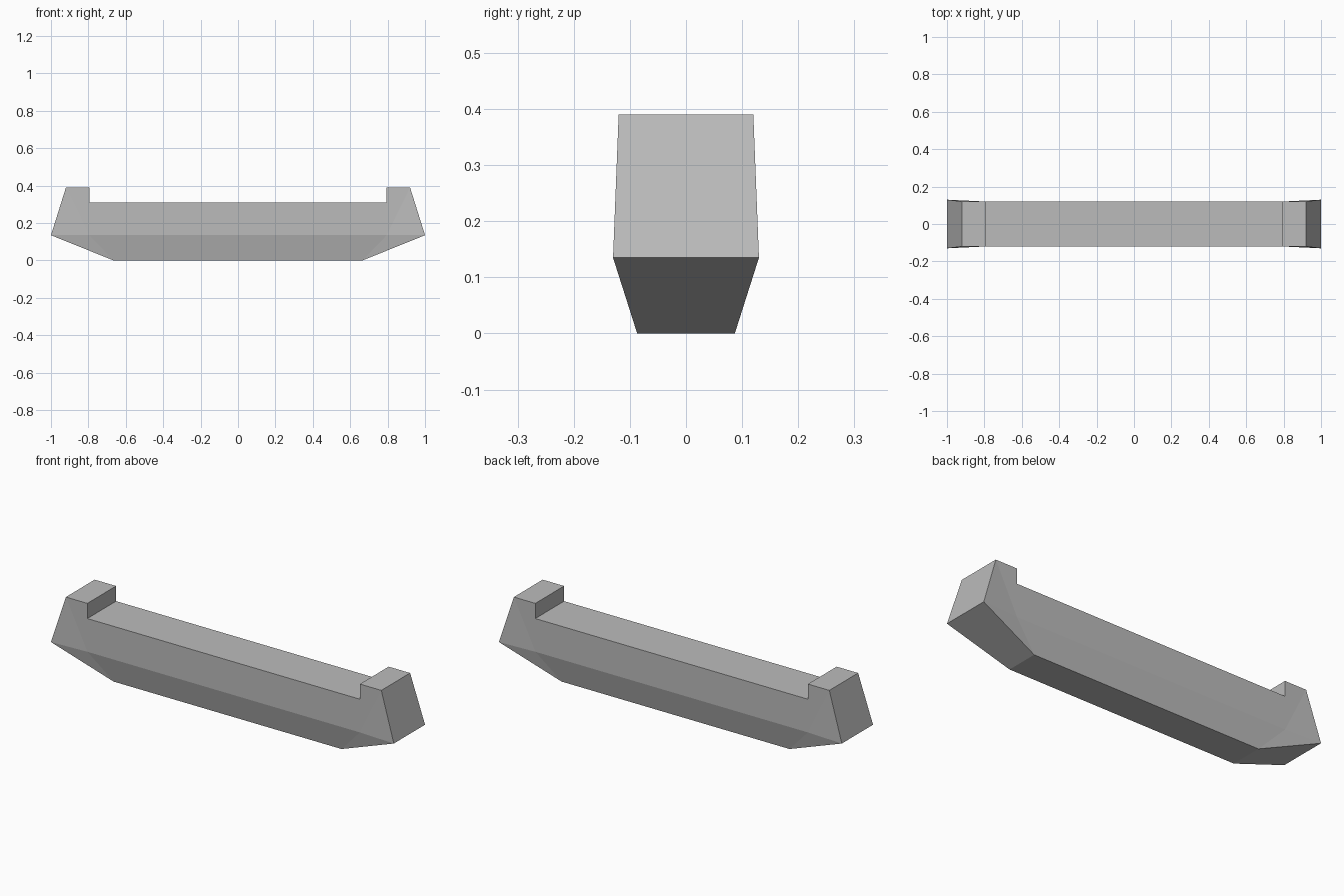
import bpy
import bmesh

cube = bpy.data.objects.get("Cube")
if cube:
    bpy.data.objects.remove(cube, do_unlink=True)

# Plain grey paint
grey = bpy.data.materials.new("plain_grey")
grey.use_nodes = True
colour = (0.5, 0.5, 0.5, 1)
grey.diffuse_color = colour
grey.node_tree.nodes["Principled BSDF"].inputs["Base Color"].default_value = colour

# Corner points of one quarter of the hull: x, half width, z
P = {
    "keel_mid": (0, 0.087, 0), "keel_end": (0.665, 0.087, 0),
    "side_mid": (0, 0.12, 0.135), "side_end": (0.795, 0.12, 0.135),
    "tip": (1, 0.13, 0.135),
    "deck_mid": (0, 0.12, 0.31), "deck_end": (0.795, 0.12, 0.31),
    "block_in": (0.795, 0.12, 0.39), "block_out": (0.92, 0.12, 0.39),
}

# Side panels, repeated in all four quarters
PANELS = [
    ("keel_mid", "keel_end", "side_end", "side_mid"),
    ("keel_end", "tip", "side_end"),
    ("side_mid", "side_end", "deck_end", "deck_mid"),
    ("side_end", "tip", "block_out"),
    ("side_end", "block_out", "block_in", "deck_end"),
]

# Edges bridged across the width: bottom, ends, block tops, steps and deck
BRIDGES = ["keel_mid", "keel_end", "tip", "block_out", "block_in", "deck_end", "deck_mid"]

bm = bmesh.new()


def add_face(points):
    bm.faces.new([bm.verts.new(p) for p in points])


for sx in (-1, 1):
    for sy in (-1, 1):
        for panel in PANELS:
            add_face([(sx * P[n][0], sy * P[n][1], P[n][2]) for n in panel])
    for a, b in zip(BRIDGES, BRIDGES[1:]):
        (xa, ya, za), (xb, yb, zb) = P[a], P[b]
        add_face([(sx * xa, -ya, za), (sx * xb, -yb, zb),
                  (sx * xb, yb, zb), (sx * xa, ya, za)])

# Weld into one closed hull and drop the seam at the middle
bmesh.ops.remove_doubles(bm, verts=bm.verts, dist=0.0001)
bmesh.ops.recalc_face_normals(bm, faces=bm.faces)
bmesh.ops.dissolve_limit(bm, angle_limit=0.001, verts=bm.verts, edges=bm.edges)

mesh = bpy.data.meshes.new("hull")
bm.to_mesh(mesh)
bm.free()
mesh.materials.append(grey)
hull = bpy.data.objects.new("hull", mesh)
bpy.context.collection.objects.link(hull)
